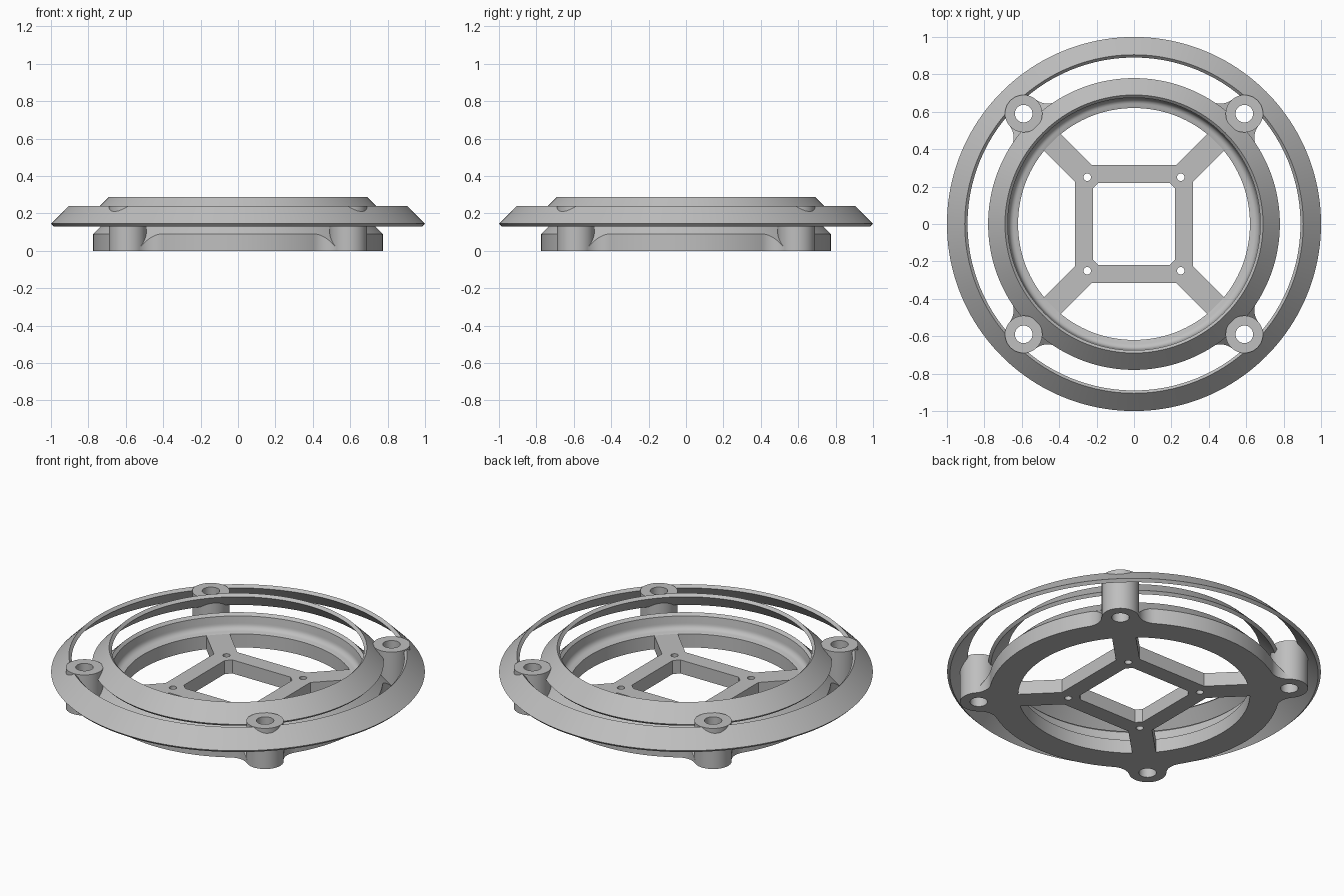
import bpy, bmesh
from math import cos, sin, pi, sqrt, acos, atan2, radians
from mathutils import Matrix

if "Cube" in bpy.data.objects:
    bpy.data.objects.remove(bpy.data.objects["Cube"])

grey = bpy.data.materials.new("matte_grey")
grey.use_nodes = True
COLOUR = (0.52, 0.52, 0.52, 1)
grey.diffuse_color = COLOUR
grey.node_tree.nodes["Principled BSDF"].inputs["Base Color"].default_value = COLOUR


def finish(bm, name):
    bmesh.ops.recalc_face_normals(bm, faces=bm.faces)
    mesh = bpy.data.meshes.new(name)
    bm.to_mesh(mesh)
    bm.free()
    mesh.materials.append(grey)
    obj = bpy.data.objects.new(name, mesh)
    bpy.context.collection.objects.link(obj)
    bpy.ops.object.select_all(action="DESELECT")
    obj.select_set(True)
    bpy.context.view_layer.objects.active = obj
    bpy.ops.object.shade_smooth_by_angle(angle=radians(25))
    return obj


def lathe(name, profile, segments, centre=(0, 0)):
    """Revolve a closed (radius, height) profile around a vertical axis."""
    bm = bmesh.new()
    rings = []
    for i in range(segments):
        a = 2 * pi * i / segments
        rings.append([bm.verts.new((centre[0] + r * cos(a), centre[1] + r * sin(a), z))
                      for r, z in profile])
    n = len(profile)
    for i in range(segments):
        p, q = rings[i], rings[(i + 1) % segments]
        for j in range(n):
            k = (j + 1) % n
            bm.faces.new((p[j], q[j], q[k], p[k]))
    return finish(bm, name)


BASE_R, POST_R, HOLE_R, FLOOR = 0.775, 0.1, 0.047, 0.08
POST_D = 0.59 * sqrt(2)
CONE = 0.865            # base chamfer follows z = CONE - r

# Sloped louvre rings: thin 45 degree shells with square ends
def louvre(name, r_out, r_top, z_top, t=0.015):
    z_low = z_top - (r_out - r_top)
    lathe(name, [(r_out, z_low), (r_top, z_top),
                 (r_top - t, z_top - t), (r_out - t, z_low - t)], 160)

louvre("outer_louvre_ring", 1.0, 0.905, 0.24)
louvre("inner_louvre_ring", 0.78, 0.69, 0.288)

# Base ring with chamfered rim and a rounded inner ledge
ledge = [(0.635 + 0.035 * cos(a), 0.12 - 0.035 * sin(a))
         for a in [pi / 2 * i / 6 for i in range(7)]]
lathe("base_ring", [(0.62, 0), (BASE_R, 0), (BASE_R, CONE - BASE_R), (0.69, 0.175),
                    (0.675, 0.16)] + ledge + [(0.62, FLOOR)], 160)

# Four hollow posts
for sx, sy, name in ((1, 1, "back_left"), (-1, 1, "back_right"),
                     (-1, -1, "front_right"), (1, -1, "front_left")):
    lathe(name + "_post", [(HOLE_R, 0), (POST_R, 0), (POST_R, 0.24), (HOLE_R, 0.24)],
          48, (0.59 * sx, 0.59 * sy))

# Concave webs blending each post into the base ring
FILLET = 0.1
a, b = BASE_R + FILLET, POST_R + FILLET
swing = acos((a * a + POST_D ** 2 - b * b) / (2 * a * POST_D))
cu, cv = a * cos(swing), a * sin(swing)
start = swing + pi
end = atan2(-cv, POST_D - cu) % (2 * pi)
bm = bmesh.new()
for quarter in range(4):
    turn = Matrix.Rotation(pi / 4 + quarter * pi / 2, 4, "Z")
    for side in (1, -1):
        rows = []
        for i in range(13):
            t = start + (end - start) * i / 12
            u, edge = cu + FILLET * cos(t), cv + FILLET * sin(t)
            row = []
            for v in (edge, 0.06):
                top = CONE - sqrt(u * u + v * v)
                row += [(u, v * side, 0), (u, v * side, top)]
            rows.append([bm.verts.new(p) for p in (row[0], row[1], row[3], row[2])])
        for p, q in zip(rows, rows[1:]):
            for j in range(4):
                k = (j + 1) % 4
                bm.faces.new((p[j], q[j], q[k], p[k]))
        bm.faces.new(rows[0])
        bm.faces.new(rows[-1])
        new = [v for row in rows for v in row]
        bmesh.ops.transform(bm, matrix=turn, verts=new)
finish(bm, "post_webs")

# Square mounting frame with diagonal arms, window and screw holes
def quarters(points):
    """Repeat points around the four quadrants."""
    out = []
    for _ in range(4):
        out += points
        points = [(-y, x) for x, y in points]
    return out

OUT, WIN, CUT, GAP = 0.315, 0.22, 0.19, 0.09
reach = 0.625 / sqrt(2)
tip = (reach + GAP / 2, reach - GAP / 2)
outlines = [quarters([(OUT, OUT - GAP), tip, tip[::-1], (OUT - GAP, OUT)]),
            quarters([(WIN, CUT), (CUT, WIN)])]
for hx, hy in quarters([(0.25, 0.25)]):
    outlines.append([(hx + 0.02 * cos(2 * pi * i / 24), hy + 0.02 * sin(2 * pi * i / 24))
                     for i in range(24)])
curve = bpy.data.curves.new("frame_outline", "CURVE")
curve.dimensions = "2D"
curve.fill_mode = "BOTH"
curve.extrude = FLOOR / 2
for pts in outlines:
    spline = curve.splines.new("POLY")
    spline.points.add(len(pts) - 1)
    for point, (x, y) in zip(spline.points, pts):
        point.co = (x, y, 0, 1)
    spline.use_cyclic_u = True
helper = bpy.data.objects.new("frame_outline", curve)
bpy.context.collection.objects.link(helper)
bpy.context.view_layer.update()
bm = bmesh.new()
bm.from_mesh(helper.evaluated_get(bpy.context.evaluated_depsgraph_get()).to_mesh())
bpy.data.objects.remove(helper)
bmesh.ops.remove_doubles(bm, verts=bm.verts, dist=0.0001)
bmesh.ops.translate(bm, verts=bm.verts, vec=(0, 0, FLOOR / 2))
finish(bm, "mounting_frame")
